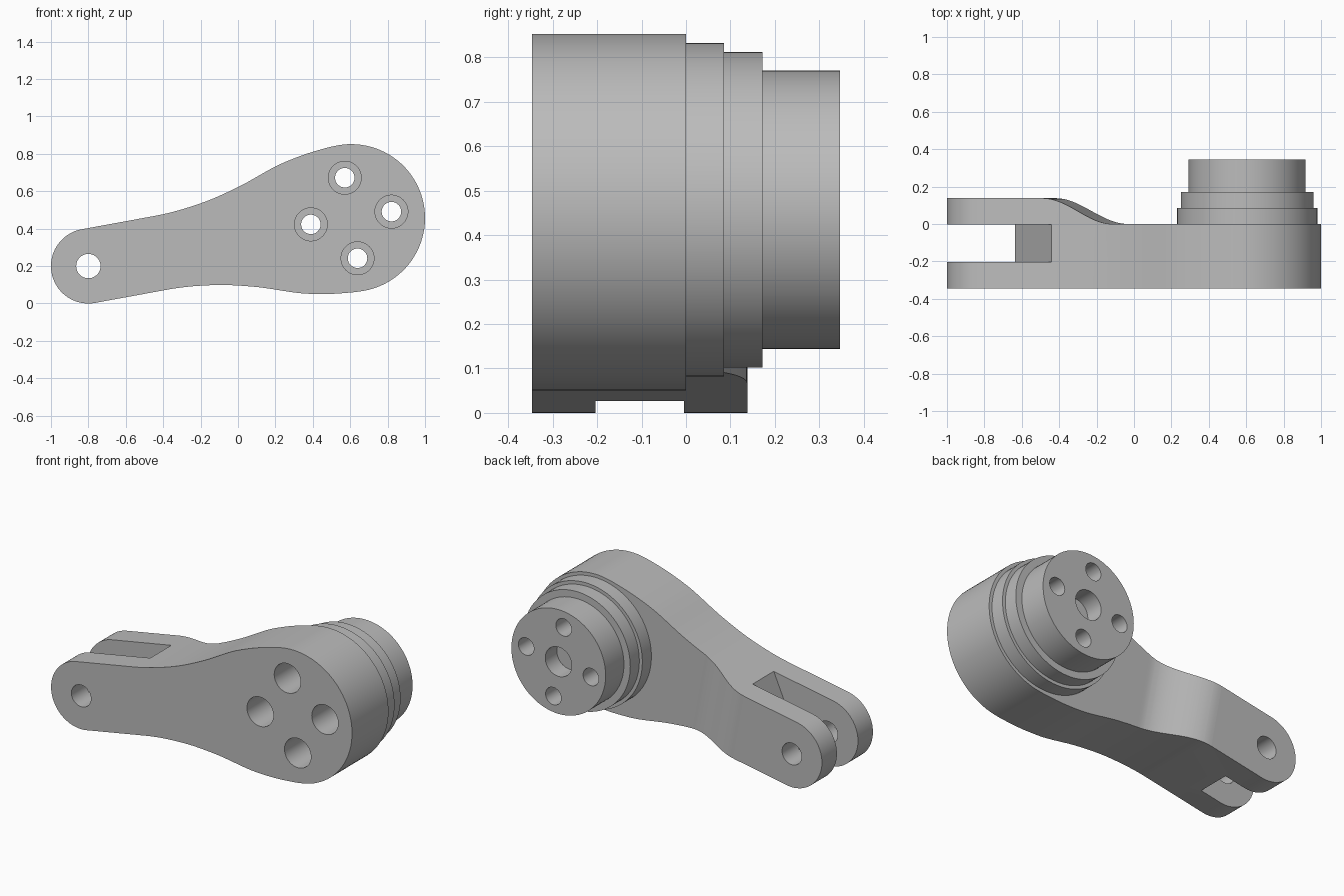
import bpy, bmesh, math
from mathutils import Vector

cube = bpy.data.objects.get("Cube")
if cube:
    bpy.data.objects.remove(cube, do_unlink=True)

metal = bpy.data.materials.new("grey_metal")
metal.use_nodes = True
GREY = (0.5, 0.5, 0.5, 1)
metal.diffuse_color = GREY
metal.node_tree.nodes["Principled BSDF"].inputs["Base Color"].default_value = GREY

# Arm frame: u runs from the fork pin to the hub, v across the arm
PIN, HUB = Vector((-0.8, 0, 0.2)), Vector((0.605, 0, 0.457))
U = (HUB - PIN).normalized()
V = Vector((-U.z, 0, U.x))
LENGTH = (HUB - PIN).length
FRONT, BACK, LUG = -0.346, 0.346, 0.138


def arm(u, y, v):
    return PIN + U * u + V * v + Vector((0, y, 0))


def prism(name, points, sweep):
    """Solid made by sweeping a closed outline along a vector."""
    bm = bmesh.new()
    face = bm.faces.new([bm.verts.new(p) for p in points])
    new = bmesh.ops.extrude_face_region(bm, geom=[face])["geom"]
    bmesh.ops.translate(bm, vec=sweep, verts=[g for g in new if isinstance(g, bmesh.types.BMVert)])
    bmesh.ops.recalc_face_normals(bm, faces=bm.faces)
    mesh = bpy.data.meshes.new(name)
    bm.to_mesh(mesh)
    bm.free()
    mesh.materials.append(metal)
    obj = bpy.data.objects.new(name, mesh)
    bpy.context.collection.objects.link(obj)
    return obj


def cylinder(name, centre, radius, y0, y1, sides=64):
    ring = [Vector((centre[0] + radius * math.cos(a), y0, centre[1] + radius * math.sin(a)))
            for a in (math.tau * i / sides for i in range(sides))]
    return prism(name, ring, Vector((0, y1 - y0, 0)))


def combine(target, tool, operation="DIFFERENCE"):
    mod = target.modifiers.new("shape", "BOOLEAN")
    mod.operation, mod.object, mod.solver = operation, tool, "EXACT"
    bpy.context.view_layer.objects.active = target
    bpy.ops.object.modifier_apply(modifier=mod.name)
    bpy.data.objects.remove(tool, do_unlink=True)


def spline(pts, steps=8):
    """Smooth curve through points, level at both ends."""
    n = len(pts)
    slope = [0] + [(pts[i + 1][1] - pts[i - 1][1]) / (pts[i + 1][0] - pts[i - 1][0])
                   for i in range(1, n - 1)] + [0]
    out = []
    for i in range(n - 1):
        (x0, y0), (x1, y1) = pts[i], pts[i + 1]
        w = x1 - x0
        for k in range(steps):
            t = k / steps
            h = t * t * (3 - 2 * t)
            y = y0 + (y1 - y0) * h + w * (slope[i] * t * (1 - t) ** 2 - slope[i + 1] * t * t * (1 - t))
            out.append((x0 + w * t, y))
    return out


def arc(cu, radius, a0, a1, n=48):
    return [(cu + radius * math.cos(math.radians(a0 + (a1 - a0) * i / n)),
             radius * math.sin(math.radians(a0 + (a1 - a0) * i / n))) for i in range(n + 1)]


# Arm body: symmetrical outline with a narrow fork end and a wide hub end
flank = spline([(0.4, 0.2), (0.65, 0.222), (0.865, 0.272), (1.08, 0.344),
                (1.193, 0.37), (1.29, 0.385), (LENGTH, 0.395)])
outline = (arc(0, 0.2, 270, 90) + flank + arc(LENGTH, 0.395, 90, -90)
           + [(u, -v) for u, v in reversed(flank)])
body = prism("arm_body", [arm(u, FRONT, v) for u, v in outline], Vector((0, LUG - FRONT, 0)))

# Back step: S-curve from the raised lug down to the hub face
u0, u1 = 0.35, 0.74
step = [(u0 + (u1 - u0) * i / 24, LUG * (1 + math.cos(math.pi * i / 24)) / 2) for i in range(25)]
step += [(2.2, 0), (2.2, 0.3), (u0, 0.3)]
combine(body, prism("step_cutter", [arm(u, y, -0.7) for u, y in step], V * 1.4))

# Fork slot with a slanted end
slot = [(-1.2, -0.3), (-0.779, -0.3), (-0.352, 0.67), (-1.2, 0.67)]
combine(body, prism("slot_cutter", [Vector((x, -0.204, z)) for x, z in slot], Vector((0, 0.2, 0))))
combine(body, cylinder("pin_cutter", (PIN.x, PIN.z), 0.065, -0.5, 0.5))

# Stepped hub on the back
hub = cylinder("stepped_hub", (HUB.x, HUB.z), 0.375, 0, 0.086, 96)
for radius, y0, y1 in ((0.355, 0.086, 0.172), (0.313, 0.172, BACK)):
    combine(hub, cylinder("hub_step", (HUB.x, HUB.z), radius, y0, y1, 96), "UNION")
combine(hub, cylinder("socket_cutter", (HUB.x, HUB.z), 0.088, BACK - 0.11, 0.5))

# Four counterbored bolt holes around the hub axis
for k in range(4):
    a = math.radians(99 + 90 * k)
    spot = (HUB.x + 0.218 * math.cos(a), HUB.z + 0.218 * math.sin(a))
    combine(body, cylinder("counterbore_cutter", spot, 0.088, -0.5, -0.03))
    for part in (body, hub):
        combine(part, cylinder("bolt_cutter", spot, 0.052, -0.6, 0.6))

# Smooth the curved walls, keep the edges sharp
bpy.ops.object.select_all(action="DESELECT")
for part in (body, hub):
    part.select_set(True)
bpy.context.view_layer.objects.active = body
bpy.ops.object.shade_smooth_by_angle(angle=math.radians(25))
